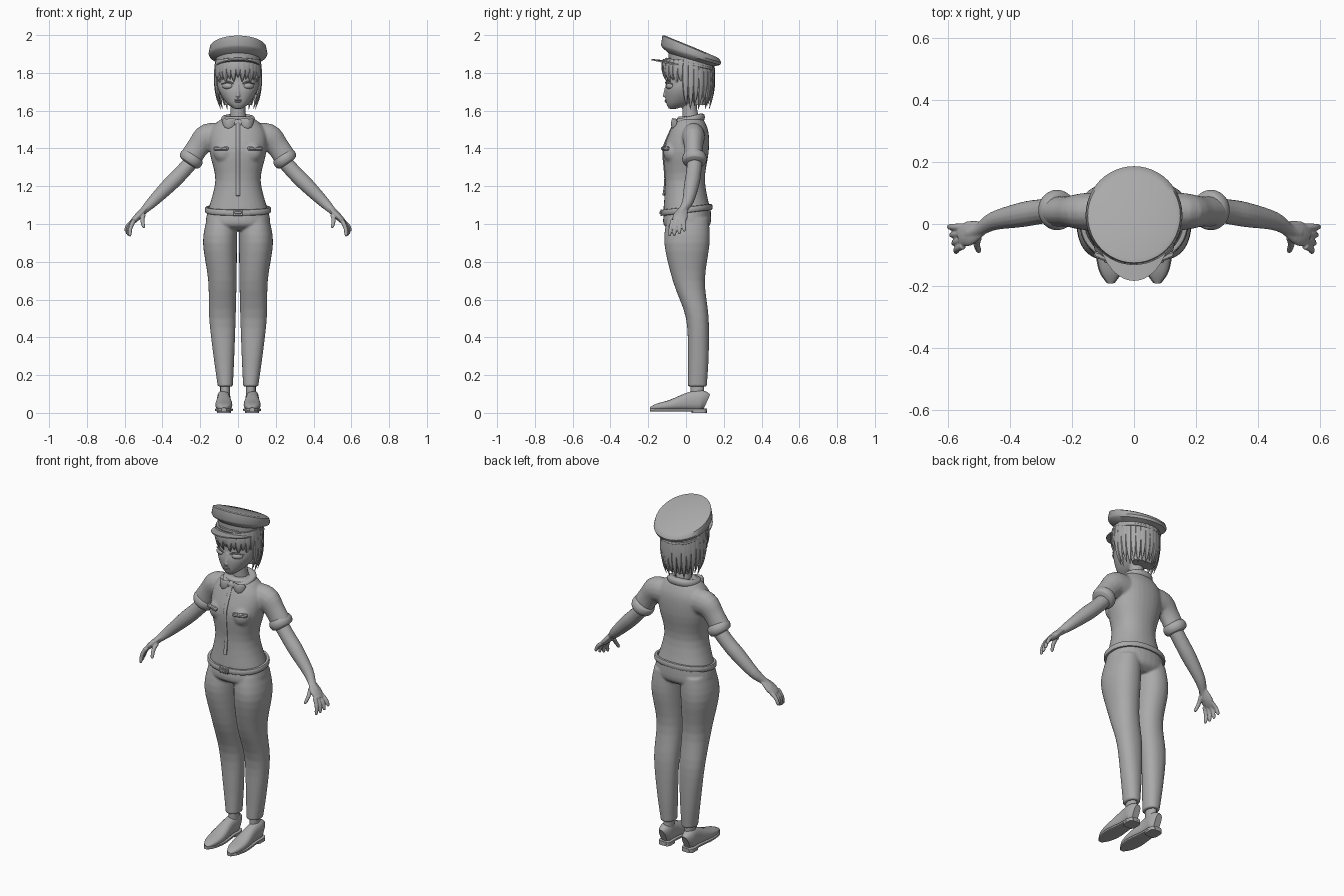
import bpy, bmesh, math
from mathutils import Vector, Matrix

cube = bpy.data.objects.get("Cube")
if cube:
    bpy.data.objects.remove(cube)

shade = (.4, .4, .4, 1)
grey = bpy.data.materials.new("plain_grey")
grey.use_nodes = True
grey.diffuse_color = shade
grey.node_tree.nodes["Principled BSDF"].inputs["Base Color"].default_value = shade


def smooth_path(points, steps):
    """Catmull-Rom resampling of rows of numbers."""
    rows = []
    last = len(points) - 1
    for i in range(last):
        around = points[max(i - 1, 0)], points[i], points[i + 1], points[min(i + 2, last)]
        for j in range(steps):
            t = j / steps
            rows.append([q + t * ((r - p) + t * ((2*p - 5*q + 4*r - s) + t * (3*q - p - 3*r + s))) / 2
                         for p, q, r, s in zip(*around)])
    return rows + [list(points[last])]


def oval(count, power):
    """Points of a rounded outline; a higher power is squarer."""
    for i in range(count):
        angle = math.tau * i / count
        yield [math.copysign(abs(v) ** (2 / power), v) for v in (math.cos(angle), math.sin(angle))]


def skin(bm, loops, closed=False):
    """Bridge a row of loops, then join the ends or cap them."""
    rings = [[bm.verts.new(point) for point in loop] for loop in loops]
    following = rings[1:] + rings[:1] if closed else rings[1:]
    for ring, other in zip(rings, following):
        for i in range(len(ring)):
            bm.faces.new((ring[i - 1], ring[i], other[i], other[i - 1]))
    if not closed:
        bm.faces.new(rings[0])
        bm.faces.new(rings[-1])


def stack(bm, sections, count=32, steps=4, power=2.2, side=1, closed=False):
    """Loft of level ovals: z, half width, front y, back y, rise to the back, centre x."""
    padded = [(*section, 0, 0)[:6] for section in sections]
    loops = []
    for z, width, front, back, rise, middle in smooth_path(padded, steps):
        loops.append([(side * (middle + width * c), (front + back + (back - front) * s) / 2, z + rise * s / 2)
                      for c, s in oval(count, power)])
    skin(bm, loops, closed)


def hoop(bm, z, width, front, back, rise, thick, tall):
    """Rounded band running round the body."""
    profile = [(z + tall * s, width + thick * c, front - thick * c, back + thick * c, rise)
               for c, s in oval(12, 3)]
    stack(bm, profile, count=48, steps=1, closed=True)


def tube(bm, sections, across=(0, 1, 0), squash=1, count=16, power=2, side=1):
    """Loft along a path: x, y, z, radius along across, and the other radius if not squashed."""
    rows = smooth_path([(*row, row[3] * squash)[:5] for row in sections], 4)
    loops = []
    for i, (x, y, z, wide, deep) in enumerate(rows):
        along = Vector(rows[min(i + 1, len(rows) - 1)][:3]) - Vector(rows[max(i - 1, 0)][:3])
        along.normalize()
        u = Vector(across) - along * along.dot(Vector(across))
        u.normalize()
        v = along.cross(u)
        points = [Vector((x, y, z)) + u * wide * c + v * deep * s for c, s in oval(count, power)]
        loops.append([(side * p.x, p.y, p.z) for p in points])
    skin(bm, loops)


def placed(place, size, turn):
    return Matrix.Translation(place) @ Matrix.Rotation(turn, 4, "Z") @ Matrix.Diagonal((*size, 1))


def ball(bm, place, size, turn=0):
    bmesh.ops.create_uvsphere(bm, u_segments=20, v_segments=12, radius=1, matrix=placed(place, size, turn))


def block(bm, place, size, turn=0):
    bmesh.ops.create_cube(bm, size=1, matrix=placed(place, size, turn))


def make(name, bm, voxel=0, relax=4, bevel=0):
    """Turn the collected geometry into a finished object."""
    bmesh.ops.recalc_face_normals(bm, faces=bm.faces)
    mesh = bpy.data.meshes.new(name)
    bm.to_mesh(mesh)
    bm.free()
    part = bpy.data.objects.new(name, mesh)
    bpy.context.collection.objects.link(part)
    mesh.materials.append(grey)
    if voxel:   # fuse overlapping volumes into one skin
        fuse = part.modifiers.new("fuse", "REMESH")
        fuse.mode, fuse.voxel_size, fuse.use_smooth_shade = "VOXEL", voxel, True
        part.modifiers.new("relax", "SMOOTH").iterations = relax
    if bevel:
        part.modifiers.new("soften", "BEVEL").width = bevel
    bpy.ops.object.select_all(action="DESELECT")
    part.select_set(True)
    bpy.context.view_layer.objects.active = part
    bpy.ops.object.shade_smooth_by_angle(angle=math.radians(40))


new = bmesh.new
sides = ((1, "left"), (-1, "right"))
sideways, upright = (1, 0, 0), (0, 0, 1)

# Shirt: torso, bust and sleeves fused
bm = new()
stack(bm, [(1.07, .16, -.12, .13), (1.23, .12, -.11, .1), (1.38, .15, -.12, .12),
           (1.48, .15, -.09, .12), (1.54, .11, -.06, .1), (1.57, .06, -.04, .08)])
for s, side in sides:
    ball(bm, (s * .07, -.07, 1.38), (.06, .05, .06))
    tube(bm, [(.08, .04, 1.46, .06), (.16, .04, 1.46, .06), (.21, .04, 1.41, .05),
              (.25, .04, 1.35, .05)], squash=1.2, side=s)
make("shirt", bm, voxel=.007)

# Collar with two wings, and the placket
bm = new()
hoop(bm, 1.55, .07, -.05, .08, .03, .02, .02)
for s, side in sides:
    tube(bm, [(.01, -.06, 1.55, .01), (.05, -.07, 1.53, .03), (.08, -.05, 1.55, .01)],
         across=upright, squash=.3, side=s)
make("collar", bm)
bm = new()
tube(bm, [(0, -.06, 1.54, .01), (0, -.11, 1.43, .01), (0, -.12, 1.37, .01),
          (0, -.11, 1.24, .01), (0, -.12, 1.15, .01)], across=sideways, squash=.5, power=4)
make("placket", bm)

# Pocket flaps, their buttons and rolled sleeve cuffs
for s, side in sides:
    bm = new()
    block(bm, (s * .09, -.11, 1.4), (.08, .02, .02), s * .35)
    make(side + "_pocket_flap", bm, bevel=.005)
    bm = new()
    ball(bm, (s * .09, -.12, 1.4), (.006, .006, .006))
    make(side + "_pocket_button", bm)
    bm = new()
    start, end = Vector((.23, .045, 1.37)), Vector((.265, .045, 1.32))
    tube(bm, [(*start.lerp(end, i / 8), .04 + .025 * math.sin(math.pi * i / 8) ** .4)
              for i in range(9)], count=28, side=s)
    make(side + "_sleeve_cuff", bm)


def finger(bm, root, tip, side):
    bend = root.lerp(tip, .5) + Vector((.006, 0, .004))
    tube(bm, [(*root, .012), (*bend, .011), (*root.lerp(tip, .9), .009), (*tip, .004)],
         count=10, side=side)


# Arms: forearm, palm, four fanned fingers and a thumb
for s, side in sides:
    bm = new()
    tube(bm, [(.22, .05, 1.36, .04), (.3, .04, 1.27, .04), (.36, .03, 1.21, .04),
              (.45, .01, 1.12, .03), (.5, -.02, 1.07, .02), (.53, -.03, 1.04, .02)], side=s)
    tube(bm, [(.48, -.01, 1.09, .02), (.53, -.03, 1.04, .04), (.56, -.04, 1.01, .03)],
         squash=.45, side=s)
    for i in range(4):
        finger(bm, Vector((.55, -.07 + .02 * i, 1.02)),
               Vector((.575 + .008 * i, -.09 + .027 * i, .935 + .003 * i * i)), s)
    finger(bm, Vector((.5, -.04, 1.05)), Vector((.5, -.09, .98)), s)
    make(side + "_arm", bm, voxel=.004, relax=2)

# Trousers: hips and legs fused, the gap between the legs widening downward
bm = new()
stack(bm, [(1.09, .155, -.11, .13), (1, .17, -.12, .13), (.965, .12, -.07, .09)])
leg = [(1.03, .08, -.1, .12), (.9, .09, -.115, .125), (.7, .075, -.07, .1),
       (.5, .07, 0, .12), (.3, .055, .01, .12), (.14, .04, .01, .11)]
for s, side in sides:
    stack(bm, [(z, width, front, back, 0, width + .005 + .03 * (1 - z) ** 2)
               for z, width, front, back in leg], side=s)
make("trousers", bm, voxel=.006)

# Belt and buckle
bm = new()
hoop(bm, 1.075, .165, -.12, .13, .03, .01, .016)
make("belt", bm)
bm = new()
block(bm, (0, -.13, 1.06), (.055, .012, .034))
block(bm, (0, -.136, 1.06), (.035, .01, .016))
make("buckle", bm, bevel=.003)

# Ankles and shoes; the shoe outline runs heel to toe as y, top z, half width
outline = [(.11, .1, .02), (.08, .12, .035), (.02, .11, .035), (-.08, .07, .045),
           (-.15, .05, .035), (-.19, .03, .01)]
for s, side in sides:
    bm = new()
    tube(bm, [(.068, .06, z, .026) for z in (.06, .18)], across=sideways, squash=1.4, side=s)
    make(side + "_ankle", bm)
    bm = new()
    tube(bm, [(.075, y, top / 2 + .007, width, top / 2 - .007) for y, top, width in outline],
         across=sideways, count=24, power=2.5, side=s)
    make(side + "_shoe", bm)
    bm = new()
    tube(bm, [(.075, y, .016, width + .003, .008) for y, top, width in outline],
         across=sideways, count=20, power=5, side=s)
    stack(bm, [(z, .037, .03, .11, 0, .075) for z in (0, .02)], power=3.5, side=s)
    make(side + "_sole", bm)

# Head, neck and nose
bm = new()
tube(bm, [(0, .03, 1.53, .05), (0, .02, 1.6, .04), (0, .02, 1.68, .04)], across=sideways)
stack(bm, [(1.61, .02, -.09, -.05), (1.64, .06, -.105, .03), (1.7, .1, -.11, .1),
           (1.76, .11, -.1, .12), (1.88, .09, -.1, .11)])
tube(bm, [(0, -.1, 1.74, .007), (0, -.11, 1.69, .01)], across=sideways)
ball(bm, (0, -.11, 1.68), (.012, .013, .01))
make("head", bm, voxel=.0045, relax=2)

# Lips, eyes, eyelids and ears
bm = new()
for z in (1.648, 1.656):
    ball(bm, (0, -.105, z), (.02, .008, .005))
make("lips", bm)
for s, side in sides:
    bm = new()
    ball(bm, (s * .056, -.086, 1.73), (.03, .016, .016), s * .5)
    make(side + "_eye", bm)
    bm = new()
    tube(bm, [(.02, -.105, 1.74, .002), (.05, -.103, 1.752, .005), (.09, -.07, 1.74, .002)],
         across=upright, count=8, side=s)
    make(side + "_eyelid", bm)
    bm = new()
    ball(bm, (s * .105, .01, 1.71), (.01, .02, .03))
    make(side + "_ear", bm)


def lock(bm, degrees, drop, taper):
    """Hanging strand that starts under the cap and narrows to a tip."""
    angle = math.radians(degrees)
    c, s = math.cos(angle), math.sin(angle)
    rows = []
    for i in range(6):
        t = i / 5
        reach = .96 + .3 * t * (1 - t) - taper * t ** 4
        rows.append((.113 * s * reach, .012 - .127 * c * reach, 1.87 - drop * t,
                     .019 * (1.05 - t ** 3), .012 * (1.05 - t ** 3)))
    tube(bm, rows, across=(c, s, 0), count=8)


# Hair: back mass, fringe and hanging locks
bm = new()
stack(bm, [(1.63, .07, .04, .11), (1.75, .1, .01, .13), (1.87, .11, -.09, .135)])
make("hair_back", bm)
bm = new()
for i in range(-6, 7):
    lock(bm, i * 12, .095 + .018 * (i % 2) + .005 * abs(i), .06)
make("hair_fringe", bm)
bm = new()
for i in range(17):
    lock(bm, 84 + i * 12, .245 + .018 * (i % 2), .06 + .1 * abs(i - 8) / 8)
make("hair_locks", bm)

# Cap: each ring has a height, a radius and a backward slope
bm = new()
rings = [(1.838, .118, .5), (1.87, .118, .6), (1.888, .15, .62), (1.902, .156, .6),
         (1.934, .149, .85), (1.94, .135, .85), (1.941, .01, .8)]
stack(bm, [(z, r, .027 - r * 1.02, .027 + r * 1.02, -2 * r * slope / 2) for z, r, slope in rings],
      count=48, steps=1, power=2)
make("cap", bm)
bm = new()
hoop(bm, 1.847, .117, -.105, .148, -.055, .005, .006)
make("cap_strap", bm)

# Cap peak: a crescent bowed upward at the front
bm = new()
loops = []
for i in range(25):
    c, s = math.cos(math.pi * i / 24), math.sin(math.pi * i / 24)
    inner = Vector((.112 * c, .01 - .112 * s, 1.838 + .028 * s))
    outer = Vector((.121 * c, .008 - .191 * s, 1.832 + .042 * s))
    thick = Vector((0, 0, .007))
    loops.append([inner, outer, outer - thick, inner - thick])
skin(bm, loops)
make("cap_peak", bm)
